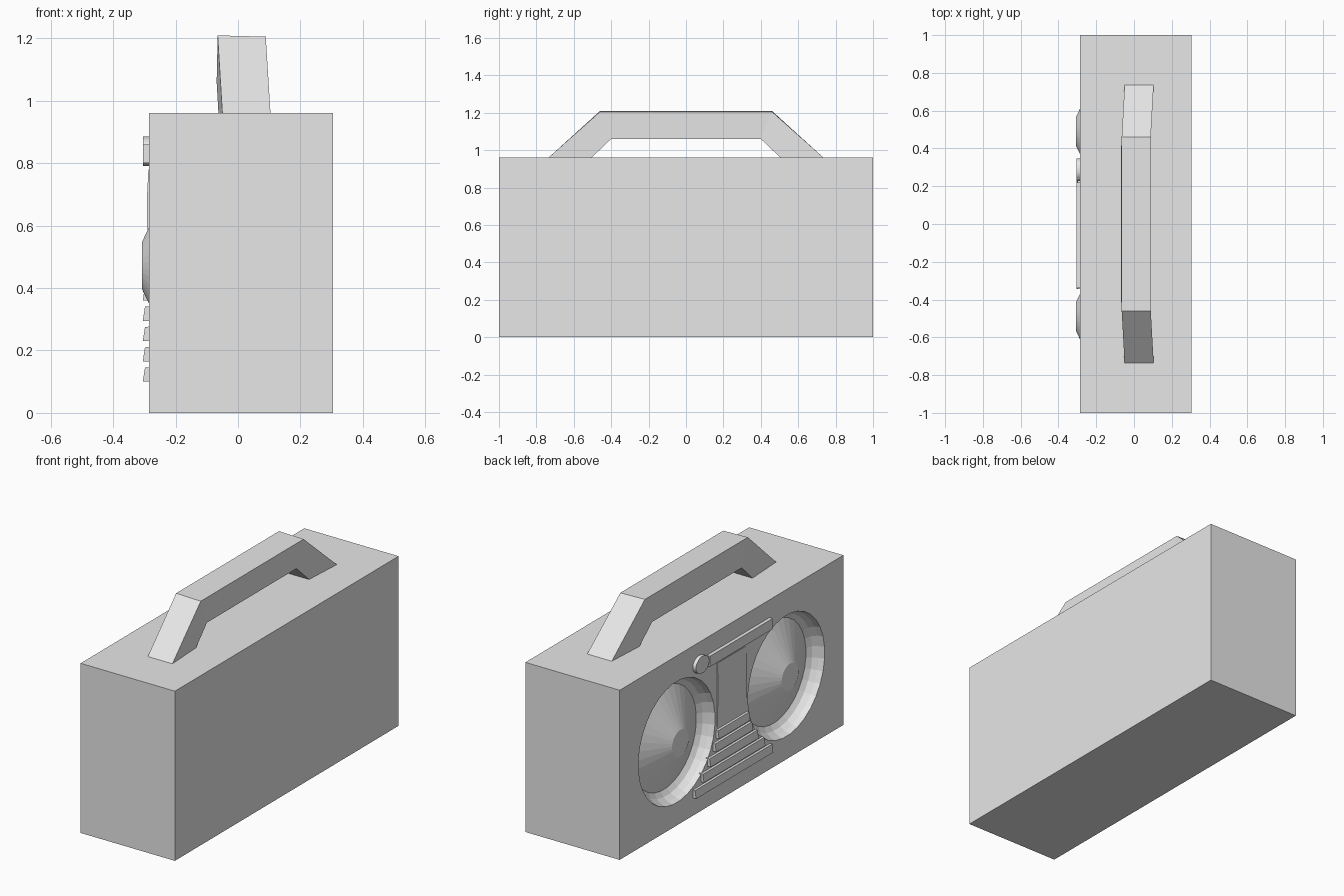
import bpy, bmesh
from math import cos, sin, pi

cube = bpy.data.objects.get("Cube")
if cube:
    bpy.data.objects.remove(cube, do_unlink=True)

grey = bpy.data.materials.new("light_grey")
grey.use_nodes = True
grey.diffuse_color = (0.8, 0.8, 0.8, 1)
grey.node_tree.nodes["Principled BSDF"].inputs["Base Color"].default_value = (0.8, 0.8, 0.8, 1)

FACE = -0.285   # x of the speaker panel
BACK = 0.305
TOP = 0.96


def loft(name, rings):
    """Closed solid through rings of equal point count."""
    bm = bmesh.new()
    loops = [[bm.verts.new(p) for p in ring] for ring in rings]
    n = len(loops[0])
    for a, b in zip(loops, loops[1:]):
        for i in range(n):
            j = (i + 1) % n
            bm.faces.new((a[i], a[j], b[j], b[i]))
    bm.faces.new(loops[0][::-1])
    bm.faces.new(loops[-1])
    bmesh.ops.recalc_face_normals(bm, faces=bm.faces)
    mesh = bpy.data.meshes.new(name)
    bm.to_mesh(mesh)
    bm.free()
    mesh.materials.append(grey)
    obj = bpy.data.objects.new(name, mesh)
    bpy.context.collection.objects.link(obj)
    return obj


def lathe(name, y, z, profile, sides=32, squash=1.0):
    """Spin (radius, x) points around an axis along x."""
    angles = [2 * pi * (i + 0.5) / sides for i in range(sides)]
    return loft(name, [[(x, y + r * cos(a), z + r * squash * sin(a)) for a in angles]
                       for r, x in profile])


def bar(name, y0, y1, profile):
    """Extrude an (x, z) profile along y."""
    return loft(name, [[(x, y, z) for x, z in profile] for y in (y0, y1)])


# Body
body = bar("body", -1, 1, [(FACE, 0), (BACK, 0), (BACK, TOP), (FACE, TOP)])

# Speakers: bowl cut into the body, with a cone rising from its floor
for side, y in (("left", -0.49), ("right", 0.49)):
    cutter = lathe("speaker_cutter", y, 0.472, [
        (0.343, FACE - 0.05), (0.343, FACE), (0.335, FACE + 0.03),
        (0.318, FACE + 0.06), (0.29, FACE + 0.08)])
    cutter.hide_render = True
    cut = body.modifiers.new("speaker_recess", 'BOOLEAN')
    cut.operation = 'DIFFERENCE'
    cut.solver = 'EXACT'
    cut.object = cutter
    bpy.context.view_layer.objects.active = body
    bpy.ops.object.modifier_apply(modifier=cut.name)
    bpy.data.objects.remove(cutter, do_unlink=True)
    lathe(side + "_speaker_cone", y, 0.472,
          [(0.29, FACE + 0.081), (0.29, FACE + 0.08), (0.075, FACE - 0.023)])

# Louvre bars, narrowing upwards between the speakers
for i, half in enumerate((0.345, 0.275, 0.215, 0.165, 0.14)):
    z = 0.10 + 0.065 * i
    bar("louvre_bar_%d" % (i + 1), -half, half,
        [(FACE + 0.01, z), (FACE - 0.02, z), (FACE - 0.013, z + 0.045), (FACE + 0.01, z + 0.047)])

# Cassette door with a slanted upper flap
bar("cassette_door", -0.13, 0.13, [
    (FACE + 0.01, 0.42), (FACE - 0.003, 0.42), (FACE - 0.007, 0.68),
    (FACE - 0.002, 0.78), (FACE + 0.01, 0.78)])

# Tuner strip and knob
bar("tuner_strip", -0.34, 0.22, [
    (FACE + 0.01, 0.80), (FACE - 0.02, 0.80), (FACE - 0.02, 0.86), (FACE + 0.01, 0.86)])
lathe("tuner_knob", 0.287, 0.838, [(0.06, FACE + 0.01), (0.06, FACE - 0.02)], 24, 0.8)

# Carrying handle, bowed slightly towards the speaker side
stations = [(0.735, TOP, 0.505, TOP), (0.46, 1.205, 0.40, 1.06)]
rings = []
for s, order in ((-1, stations), (1, stations[::-1])):
    for yo, zo, yi, zi in order:
        xo = -0.05 - 0.055 * (0.735 - yo)
        xi = -0.05 - 0.055 * (0.735 - yi)
        lift = 0.004 if zo > TOP else 0
        rings.append([(xo, s * yo, zo + lift), (xo + 0.154, s * yo, zo),
                      (xi + 0.154, s * yi, zi), (xi, s * yi, zi)])
loft("handle", rings)
